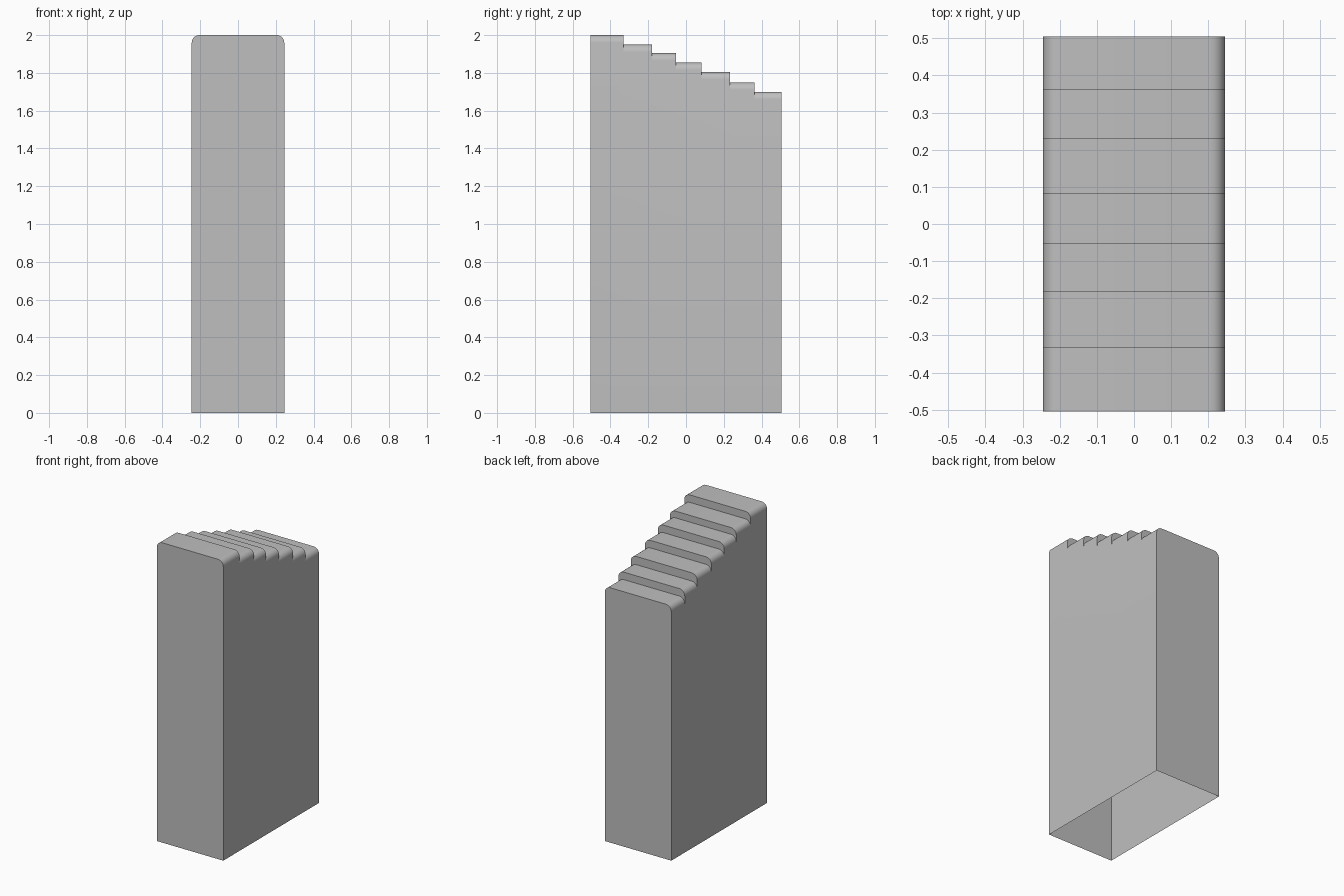
import bpy, bmesh, math

cube = bpy.data.objects.get("Cube")
if cube:
    bpy.data.objects.remove(cube, do_unlink=True)

HALF_W, RADIUS, SEGMENTS = 0.245, 0.04, 6
EDGES = [-0.505, -0.332, -0.18, -0.053, 0.083, 0.232, 0.363, 0.505]
HEIGHTS = [2.0, 1.95, 1.905, 1.855, 1.805, 1.75, 1.70]

grey = bpy.data.materials.new("plain grey")
grey.use_nodes = True
grey.diffuse_color = (0.52, 0.52, 0.52, 1)
grey.node_tree.nodes["Principled BSDF"].inputs["Base Color"].default_value = grey.diffuse_color

bm = bmesh.new()


def arch(y, top):
    """Rounded top outline from the right side over to the left side."""
    pts = []
    for side, start in ((-1, math.pi), (1, math.pi / 2)):
        for i in range(SEGMENTS + 1):
            a = start - i * math.pi / 2 / SEGMENTS
            pts.append((side * (HALF_W - RADIUS) + RADIUS * math.cos(a), y,
                        top - RADIUS + RADIUS * math.sin(a)))
    return [bm.verts.new(p) for p in pts]


# Treads with rounded long edges
outlines = []
for front, back, top in zip(EDGES, EDGES[1:], HEIGHTS):
    a, b = arch(front, top), arch(back, top)
    for i in range(len(a) - 1):
        bm.faces.new((a[i], a[i + 1], b[i + 1], b[i]))
    outlines += [a, b]

# Risers between neighbouring treads
for upper, lower in zip(outlines[1:-1:2], outlines[2::2]):
    bm.faces.new(upper + lower[::-1])

# Front, back and stepped side walls, with the underside left open
feet = {(x, y): bm.verts.new((x * HALF_W, y, 0))
        for x in (-1, 1) for y in (EDGES[0], EDGES[-1])}
for outline, y in ((outlines[0], EDGES[0]), (outlines[-1], EDGES[-1])):
    bm.faces.new(outline + [feet[1, y], feet[-1, y]])
for x, end in ((-1, 0), (1, -1)):
    bm.faces.new([o[end] for o in outlines] + [feet[x, EDGES[-1]], feet[x, EDGES[0]]])

# Point all faces outwards
bmesh.ops.recalc_face_normals(bm, faces=bm.faces)
bm.normal_update()
if min(bm.faces, key=lambda f: f.calc_center_median().y).normal.y > 0:
    bmesh.ops.reverse_faces(bm, faces=bm.faces)

mesh = bpy.data.meshes.new("stepped_block")
bm.to_mesh(mesh)
bm.free()
mesh.materials.append(grey)
block = bpy.data.objects.new("stepped_block", mesh)
bpy.context.collection.objects.link(block)
bpy.ops.object.select_all(action='DESELECT')
block.select_set(True)
bpy.context.view_layer.objects.active = block
bpy.ops.object.shade_smooth_by_angle(angle=math.radians(30))
